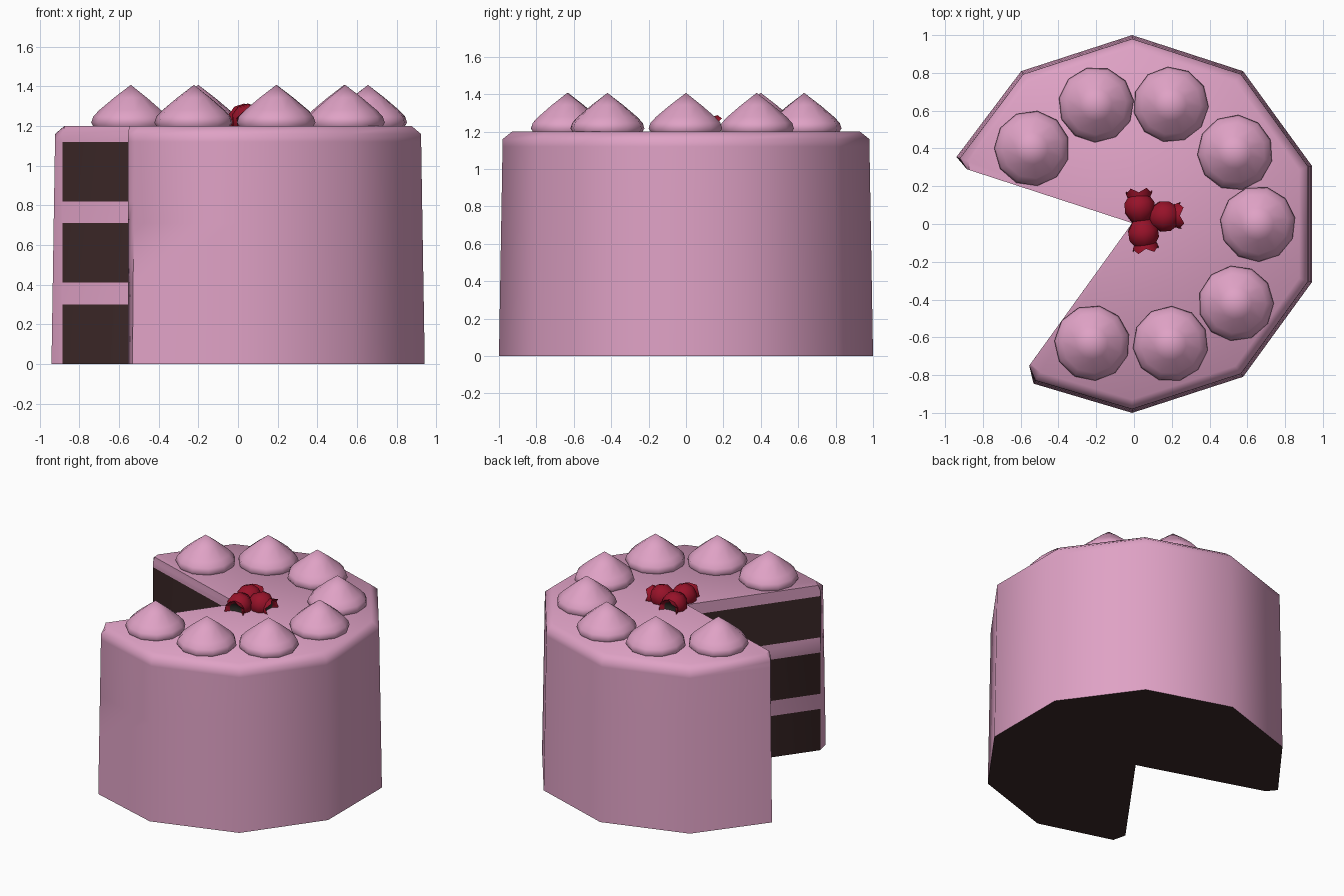
import bpy, bmesh, math
from mathutils import Vector, Matrix

if "Cube" in bpy.data.objects:
    bpy.data.objects.remove(bpy.data.objects["Cube"])


def mat(name, rgb):
    m = bpy.data.materials.new(name)
    m.diffuse_color = (*rgb, 1)
    m.use_nodes = True
    m.node_tree.nodes["Principled BSDF"].inputs["Base Color"].default_value = m.diffuse_color
    return m


PINK = mat("pink frosting", (0.74, 0.36, 0.56))
BROWN = mat("chocolate sponge", (0.045, 0.021, 0.021))
RED = mat("berry red", (0.31, 0.006, 0.022))
DARK = mat("berry pit", (0.035, 0.03, 0.025))


def finish(bm, name, mats, angle):
    bmesh.ops.recalc_face_normals(bm, faces=bm.faces)
    me = bpy.data.meshes.new(name)
    bm.to_mesh(me)
    bm.free()
    for m in mats:
        me.materials.append(m)
    ob = bpy.data.objects.new(name, me)
    bpy.context.collection.objects.link(ob)
    bpy.ops.object.select_all(action='DESELECT')
    ob.select_set(True)
    bpy.context.view_layer.objects.active = ob
    bpy.ops.object.shade_smooth_by_angle(angle=math.radians(angle))
    return ob


# Cake body: ten-sided outline with a wedge cut out, stacked in layers
CX = -0.01
rim = [(CX + math.cos(math.radians(a)), math.sin(math.radians(a)))
       for a in range(-90, 127, 36)]
outline = [(CX, 0.005), (-0.555, -0.75), (-0.532, -0.845)] + rim + \
          [(-0.94, 0.355), (-0.885, 0.29)]
n = len(outline)
levels = [(0, 1), (0.3, 0.995), (0.41, 0.993), (0.71, 0.988), (0.82, 0.986),
          (1.12, 0.981), (1.16, 0.98), (1.2, 0.93)]
bm = bmesh.new()
rings = []
for z, s in levels:
    ring = []
    for i, (x, y) in enumerate(outline):
        k = s if 2 <= i <= n - 2 else (0.985 if z == 1.2 else 1)
        ring.append(bm.verts.new((CX + (x - CX) * k, y * k, z)))
    rings.append(ring)
for j in range(len(levels) - 1):
    for i in range(n):
        i2 = (i + 1) % n
        f = bm.faces.new((rings[j][i], rings[j][i2], rings[j + 1][i2], rings[j + 1][i]))
        # sponge shows only on the two cut walls, in every other layer
        if i in (0, n - 1) and j in (0, 2, 4):
            f.material_index = 1
bm.faces.new(rings[0]).material_index = 1
bm.faces.new(rings[-1])
finish(bm, "cake_body", [PINK, BROWN], 55)


def lathe(name, profile, segs, matrix, mats, angle, pit_from=None, jag=0, jag_row=None):
    """Spin (radius, height) rows; radius 0 makes a pole."""
    bm = bmesh.new()
    rows = []
    for r, (rad, h) in enumerate(profile):
        if rad == 0:
            rows.append([bm.verts.new((0, 0, h))])
            continue
        row = []
        for i in range(segs):
            a = 2 * math.pi * (i + 0.5) / segs
            up = jag * (1 if i % 2 else -1) if r == jag_row else 0
            row.append(bm.verts.new((rad * math.cos(a), rad * math.sin(a), h + up)))
        rows.append(row)
    for r in range(len(rows) - 1):
        a, b = rows[r], rows[r + 1]
        for i in range(segs):
            k = (i + 1) % segs
            if len(a) == 1:
                f = bm.faces.new((a[0], b[k], b[i]))
            elif len(b) == 1:
                f = bm.faces.new((a[i], a[k], b[0]))
            else:
                f = bm.faces.new((a[i], a[k], b[k], b[i]))
            if pit_from is not None and r >= pit_from:
                f.material_index = 1
    if len(rows[0]) > 1:
        bm.faces.new(rows[0])
    bm.transform(matrix)
    return finish(bm, name, mats, angle)


# Frosting dollops around the top
dollop = [(0.185, -0.005), (0.2, 0.02), (0.19, 0.05), (0.16, 0.082),
          (0.085, 0.145), (0, 0.21)]
spots = [(-0.54, 0.4), (-0.2, 0.632), (0.195, 0.632), (0.535, 0.378),
         (0.655, 0), (0.54, -0.42), (0.193, -0.635), (-0.222, -0.63)]
for i, (x, y) in enumerate(spots):
    m = Matrix.Translation((x, y, 1.197)) @ Matrix.Rotation(i * 0.4, 4, 'Z')
    lathe(f"frosting_dollop_{i + 1}", dollop, 11, m, [PINK], 60)

# Three berries, each with a jagged crown and dark pit facing outwards
berry = [(0, -0.085), (0.05, -0.07), (0.083, -0.02), (0.083, 0.025),
         (0.062, 0.055), (0.072, 0.085), (0.045, 0.06), (0, 0.05)]
for i, (x, y, d) in enumerate([(0.03, 0.085, (-0.05, 1, -0.15)),
                               (0.16, 0.04, (1, 0.05, -0.15)),
                               (0.05, -0.05, (0.15, -1, -0.15))]):
    q = Vector(d).to_track_quat('Z', 'Y').to_matrix().to_4x4()
    m = Matrix.Translation((x, y, 1.228)) @ q
    lathe(f"berry_{i + 1}", berry, 10, m, [RED, DARK], 50,
          pit_from=6, jag=0.012, jag_row=5)
